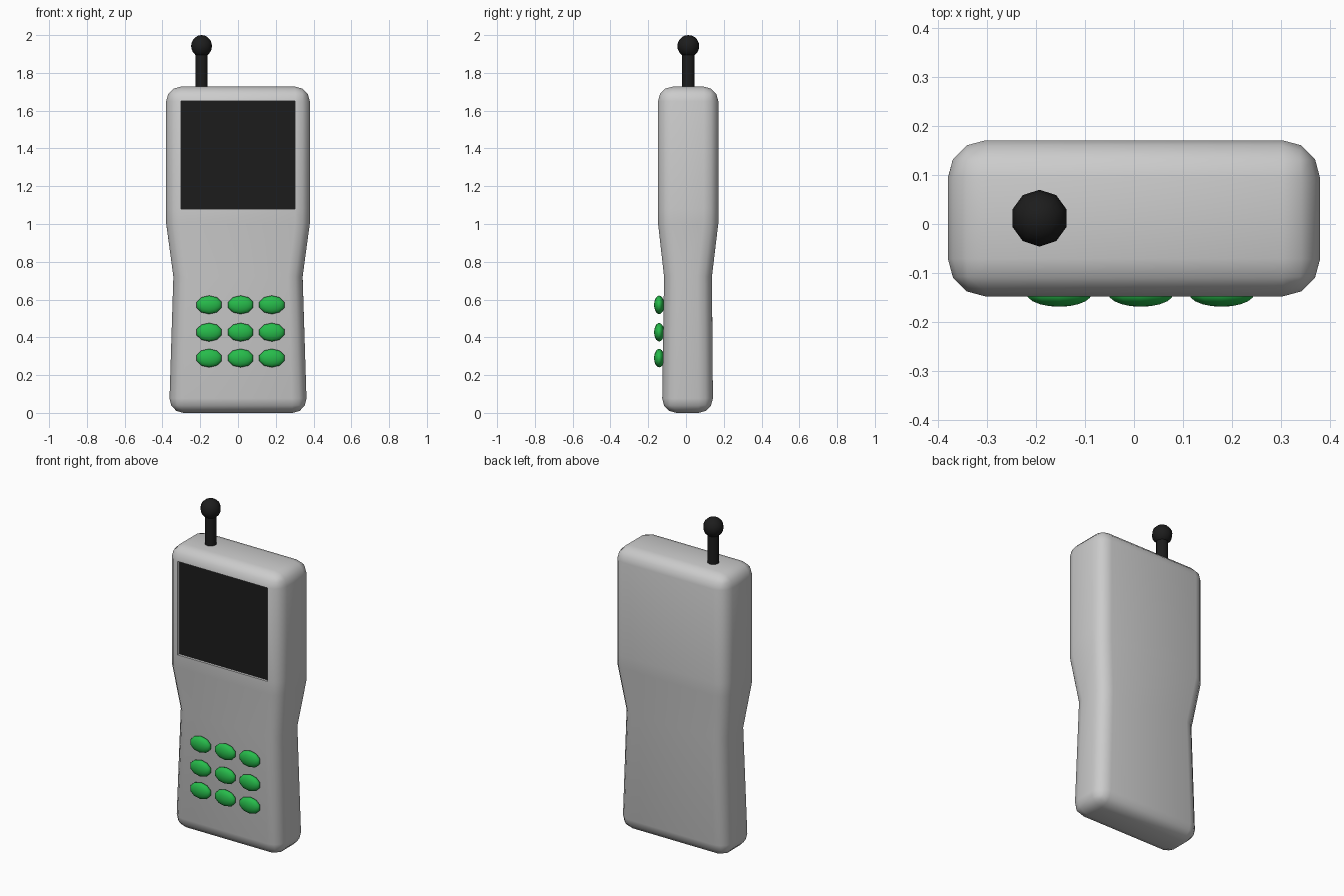
import bpy, bmesh, math
from mathutils import Vector

if "Cube" in bpy.data.objects:
    bpy.data.objects.remove(bpy.data.objects["Cube"])


def material(name, rgb):
    m = bpy.data.materials.new(name)
    m.diffuse_color = (*rgb, 1)
    m.use_nodes = True
    m.node_tree.nodes["Principled BSDF"].inputs["Base Color"].default_value = m.diffuse_color
    return m


BLACK = material("black", (0.012, 0.012, 0.012))
GREEN = material("green", (0.02, 0.5, 0.07))


def finish(obj, mat=None, angle=40):
    if mat:
        obj.data.materials.append(mat)
    bpy.ops.object.select_all(action='DESELECT')
    obj.select_set(True)
    bpy.context.view_layer.objects.active = obj
    bpy.ops.object.shade_smooth_by_angle(angle=math.radians(angle))


def mesh_object(name, bm):
    me = bpy.data.meshes.new(name)
    bm.to_mesh(me)
    bm.free()
    obj = bpy.data.objects.new(name, me)
    bpy.context.collection.objects.link(obj)
    return obj


def ball(name, loc, radii, mat, rot=0):
    bpy.ops.mesh.primitive_uv_sphere_add(segments=10, ring_count=10, radius=1)
    obj = bpy.context.object
    obj.name = name
    for v in obj.data.vertices:
        co = v.co.copy()
        if rot:
            co = Vector((co.x, -co.z, co.y))
        v.co = Vector(c * r for c, r in zip(co, radii))
    obj.location = loc
    finish(obj, mat, 60)


# Body: stacked rectangular sections (z, half width, front y, back y), then bevelled
sections = [
    (0.0, 0.365, -0.127, 0.143),
    (0.72, 0.342, -0.116, 0.137),
    (1.0, 0.38, -0.148, 0.171),
    (1.08, 0.38, -0.148, 0.171),
    (1.727, 0.38, -0.148, 0.171),
]
bm = bmesh.new()
rings = [[bm.verts.new(p) for p in ((-w, f, z), (w, f, z), (w, b, z), (-w, b, z))]
         for z, w, f, b in sections]
for lo, hi in zip(rings, rings[1:]):
    for i in range(4):
        j = (i + 1) % 4
        bm.faces.new((lo[i], lo[j], hi[j], hi[i]))
bm.faces.new(rings[0][::-1])
bm.faces.new(rings[-1])
bm.normal_update()
edges = [e for e in bm.edges if e.calc_face_angle() > 0.7]
bmesh.ops.bevel(bm, geom=edges, offset=0.077, offset_type='OFFSET', segments=3,
                profile=0.5, affect='EDGES', clamp_overlap=True)
bm.normal_update()

# Screen recess: push the flat upper front face inward, and open its floor
front = max((f for f in bm.faces if f.normal.y < -0.99 and f.calc_center_median().z > 1.1),
            key=lambda f: f.calc_area())
floor = bmesh.ops.extrude_discrete_faces(bm, faces=[front])['faces'][0]
for v in floor.verts:
    v.co.y += 0.015
screen_corners = [v.co.copy() for v in floor.verts]
bmesh.ops.delete(bm, geom=[floor], context='FACES_ONLY')
finish(mesh_object("body", bm))

# Screen panel closing the recess
bm = bmesh.new()
bm.faces.new([bm.verts.new(c) for c in screen_corners])
finish(mesh_object("screen", bm), BLACK)

# Antenna stem and ball tip
AX, AY = -0.193, 0.012
bpy.ops.mesh.primitive_cylinder_add(vertices=10, radius=0.034, depth=0.24,
                                    location=(AX, AY, 1.82))
stem = bpy.context.object
stem.name = "antenna_stem"
finish(stem, BLACK)
ball("antenna_tip", (AX, AY, 1.942), (0.058, 0.058, 0.058), BLACK)

# Keypad
for r, z in enumerate((0.572, 0.427, 0.29)):
    for c, x in enumerate((-0.153, 0.014, 0.179)):
        ball(f"button_{r}_{c}", (x, -0.142, z), (0.07, 0.027, 0.049), GREEN, rot=1)
